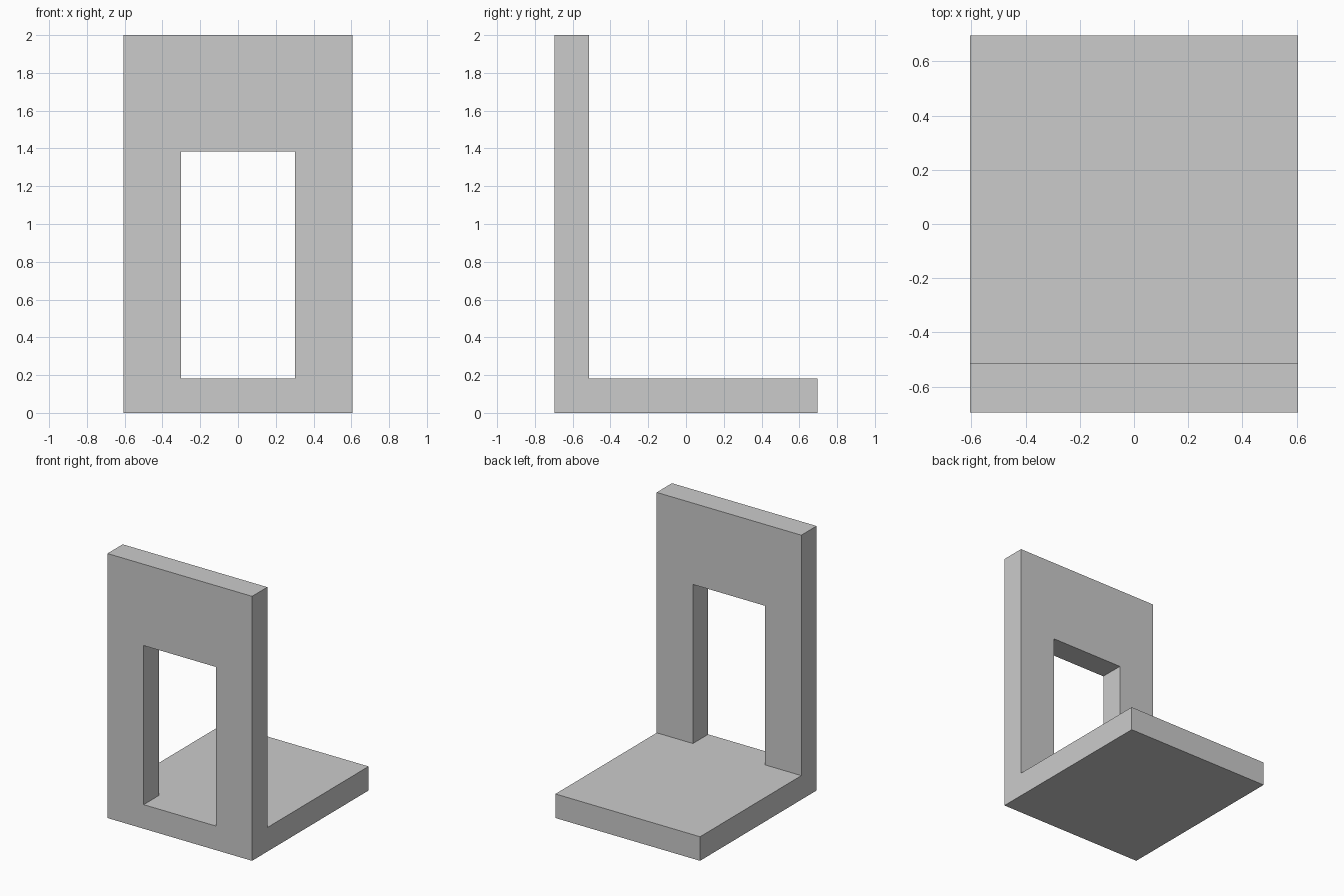
import bpy
import bmesh

if "Cube" in bpy.data.objects:
    bpy.data.objects.remove(bpy.data.objects["Cube"])

HALF_W, HALF_D, HEIGHT, THICK = 0.605, 0.696, 2.0, 0.182
OPEN_HALF_W, OPEN_TOP = 0.302, 1.385


def extrude_profile(name, profile, half_width):
    """Extrude a closed (y, z) profile symmetrically along x."""
    bm = bmesh.new()
    face = bm.faces.new([bm.verts.new((-half_width, y, z)) for y, z in profile])
    result = bmesh.ops.extrude_face_region(bm, geom=[face])
    verts = [v for v in result["geom"] if isinstance(v, bmesh.types.BMVert)]
    bmesh.ops.translate(bm, verts=verts, vec=(2 * half_width, 0, 0))
    bmesh.ops.recalc_face_normals(bm, faces=bm.faces)
    mesh = bpy.data.meshes.new(name)
    bm.to_mesh(mesh)
    bm.free()
    obj = bpy.data.objects.new(name, mesh)
    bpy.context.collection.objects.link(obj)
    return obj


# L-shaped body: upright wall at the front and floor slab behind it
inner_y = -HALF_D + THICK
wall_and_floor = extrude_profile("wall_and_floor", [
    (-HALF_D, 0), (HALF_D, 0), (HALF_D, THICK),
    (inner_y, THICK), (inner_y, HEIGHT), (-HALF_D, HEIGHT),
], HALF_W)

# Doorway opening, level with the floor slab
doorway_cutter = extrude_profile("doorway_cutter", [
    (-HALF_D - 0.1, THICK), (inner_y + 0.1, THICK),
    (inner_y + 0.1, OPEN_TOP), (-HALF_D - 0.1, OPEN_TOP),
], OPEN_HALF_W)
doorway_cutter.hide_render = True
doorway_cutter.display_type = 'WIRE'

doorway = wall_and_floor.modifiers.new("doorway", 'BOOLEAN')
doorway.operation = 'DIFFERENCE'
doorway.solver = 'EXACT'
doorway.object = doorway_cutter
